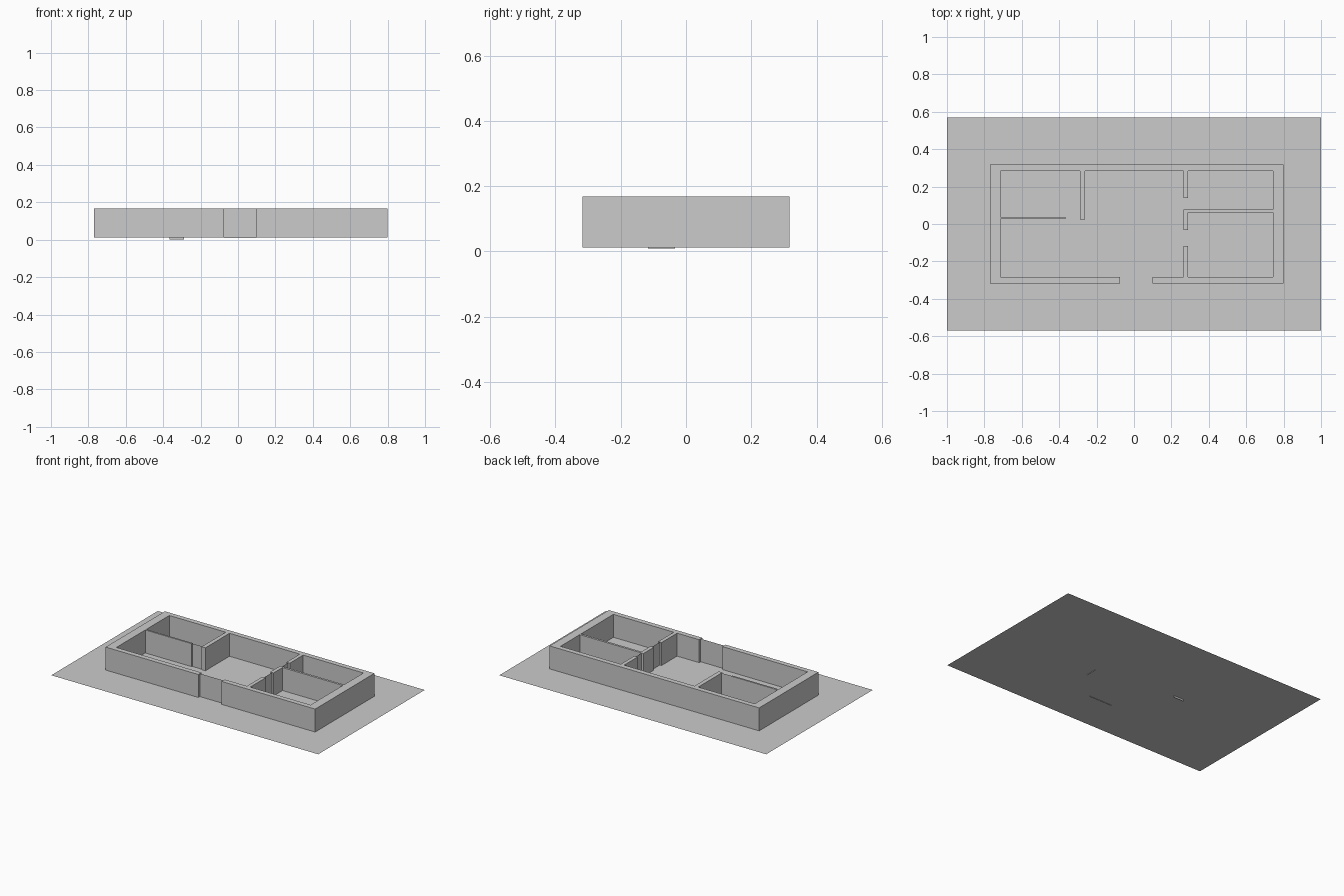
import bpy
import bmesh

if "Cube" in bpy.data.objects:
    bpy.data.objects.remove(bpy.data.objects["Cube"])

GROUND_Z, WALL_Z, TOP_Z = 0.012, 0.0125, 0.168

grey = bpy.data.materials.new("plain grey")
grey.diffuse_color = (0.6, 0.6, 0.6, 1)
grey.use_nodes = True
grey.node_tree.nodes["Principled BSDF"].inputs["Base Color"].default_value = grey.diffuse_color


def add_face_object(name, points, height=0.0):
    """One polygon, optionally extruded upwards into a solid."""
    bm = bmesh.new()
    face = bm.faces.new([bm.verts.new(p) for p in points])
    if height:
        ext = bmesh.ops.extrude_face_region(bm, geom=[face], use_keep_orig=True)
        verts = [g for g in ext["geom"] if isinstance(g, bmesh.types.BMVert)]
        bmesh.ops.translate(bm, verts=verts, vec=(0, 0, height))
        bmesh.ops.recalc_face_normals(bm, faces=bm.faces)
    mesh = bpy.data.meshes.new(name)
    bm.to_mesh(mesh)
    bm.free()
    mesh.materials.append(grey)
    obj = bpy.data.objects.new(name, mesh)
    bpy.context.collection.objects.link(obj)
    return obj


def add_door(name, start, end, bottom, top=TOP_Z - 0.001):
    """Thin upright panel filling a doorway."""
    (x0, y0), (x1, y1) = start, end
    return add_face_object(name, [(x0, y0, bottom), (x1, y1, bottom),
                                  (x1, y1, top), (x0, y0, top)])


# Ground sheet
add_face_object("ground_sheet", [(x, y, GROUND_Z) for x, y in
                                 [(-1, -0.57), (1, -0.57), (1, 0.57), (-1, 0.57)]])

# Walls: one continuous outline, outer side first, then back along the rooms
outline = [
    # outside of the house, from the left of the entrance clockwise
    (-0.075, -0.317), (-0.77, -0.317), (-0.77, 0.317), (0.80, 0.317),
    (0.80, -0.317), (0.10, -0.317), (0.10, -0.283),
    # front right room
    (0.265, -0.283), (0.265, -0.117), (0.29, -0.117), (0.29, -0.283),
    (0.742, -0.283), (0.742, 0.062), (0.29, 0.062), (0.29, -0.033),
    (0.265, -0.033), (0.265, 0.077), (0.742, 0.077),
    # back right room
    (0.742, 0.283), (0.29, 0.283), (0.29, 0.14), (0.265, 0.14), (0.265, 0.283),
    # back left room
    (-0.262, 0.283), (-0.262, 0.025), (-0.29, 0.025), (-0.29, 0.283),
    (-0.713, 0.283), (-0.713, 0.038), (-0.365, 0.038), (-0.365, 0.026),
    # front left room
    (-0.713, 0.026), (-0.713, -0.283), (-0.075, -0.283),
]
add_face_object("house_walls", [(x, y, WALL_Z) for x, y in outline], TOP_Z - WALL_Z)

# Door panels
add_door("entrance_door", (-0.075, -0.30), (0.10, -0.30), 0.009, TOP_Z)
add_door("front_right_door", (0.278, -0.117), (0.278, -0.033), 0.009)
add_door("back_right_door", (0.278, 0.077), (0.278, 0.14), GROUND_Z)
add_door("back_left_door", (-0.365, 0.032), (-0.29, 0.032), 0.0)
